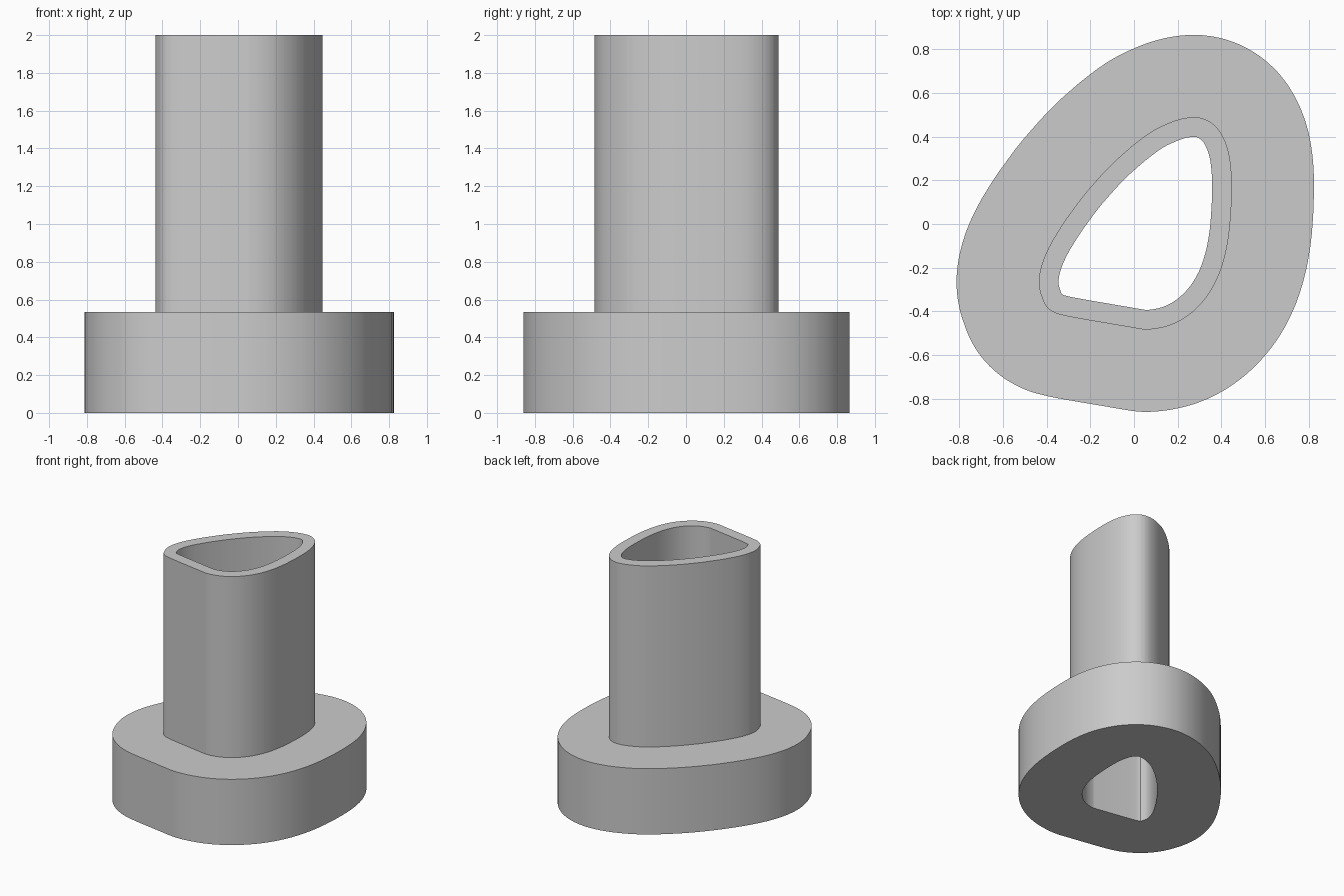
import bpy
import bmesh
import math
from mathutils import Vector

cube = bpy.data.objects.get("Cube")
if cube:
    bpy.data.objects.remove(cube, do_unlink=True)

DIRECTIONS = 144
BASE_HEIGHT, TOTAL_HEIGHT = 0.533, 2.0
WALL, FLANGE = 0.09, 0.467

# Outline of the through hole, clockwise from the back corner
BORE = [Vector(p) for p in (
    (.25, .397), (.295, .395), (.327, .36), (.35, .288), (.358, .17), (.35, 0),
    (.326, -.137), (.285, -.242), (.226, -.32), (.153, -.372), (.07, -.393),
    (0, -.384), (-.295, -.333), (-.332, -.31), (-.346, -.26), (-.322, -.174),
    (-.258, -.06), (-.148, .09), (-.02, .228), (.107, .333), (.185, .376))]


def smooth_outline(points, steps=4):
    """Closed Catmull-Rom curve through the points."""
    result = []
    count = len(points)
    for i in range(count):
        a, b, c, d = (points[(i + k) % count] for k in (-1, 0, 1, 2))
        for s in range(steps):
            t = s / steps
            result.append(b + (c - a) * t / 2
                          + (a * 2 - b * 5 + c * 4 - d) * t * t / 2
                          + (b * 3 - a - c * 3 + d) * t ** 3 / 2)
    return result


def offset_ring(bm, outline, distance, z):
    """Rounded outward offset: the extreme point in each direction, pushed out."""
    ring = []
    for i in range(DIRECTIONS):
        angle = math.tau * i / DIRECTIONS
        normal = Vector((math.cos(angle), math.sin(angle)))
        point = max(outline, key=normal.dot) + normal * distance
        ring.append(bm.verts.new((point.x, point.y, z)))
    return ring


# Cross-section of the flanged sleeve: outward offset and height
section = [(0, 0), (FLANGE, 0), (FLANGE, BASE_HEIGHT),
           (WALL, BASE_HEIGHT), (WALL, TOTAL_HEIGHT), (0, TOTAL_HEIGHT)]

bm = bmesh.new()
outline = smooth_outline(BORE)
rings = [offset_ring(bm, outline, r, z) for r, z in section]
for k, ring in enumerate(rings):
    following = rings[(k + 1) % len(rings)]
    for i in range(DIRECTIONS):
        j = (i + 1) % DIRECTIONS
        bm.faces.new((ring[i], ring[j], following[j], following[i]))
bmesh.ops.remove_doubles(bm, verts=bm.verts, dist=0.0005)
bmesh.ops.recalc_face_normals(bm, faces=bm.faces)

mesh = bpy.data.meshes.new("flanged_sleeve")
bm.to_mesh(mesh)
bm.free()
sleeve = bpy.data.objects.new("flanged_sleeve", mesh)
bpy.context.collection.objects.link(sleeve)

# Plain grey finish
grey = bpy.data.materials.new("plain_grey")
grey.use_nodes = True
colour = (0.6, 0.6, 0.6, 1)
grey.diffuse_color = colour
grey.node_tree.nodes["Principled BSDF"].inputs["Base Color"].default_value = colour
mesh.materials.append(grey)

bpy.context.view_layer.objects.active = sleeve
sleeve.select_set(True)
bpy.ops.object.shade_smooth_by_angle(angle=math.radians(40))
